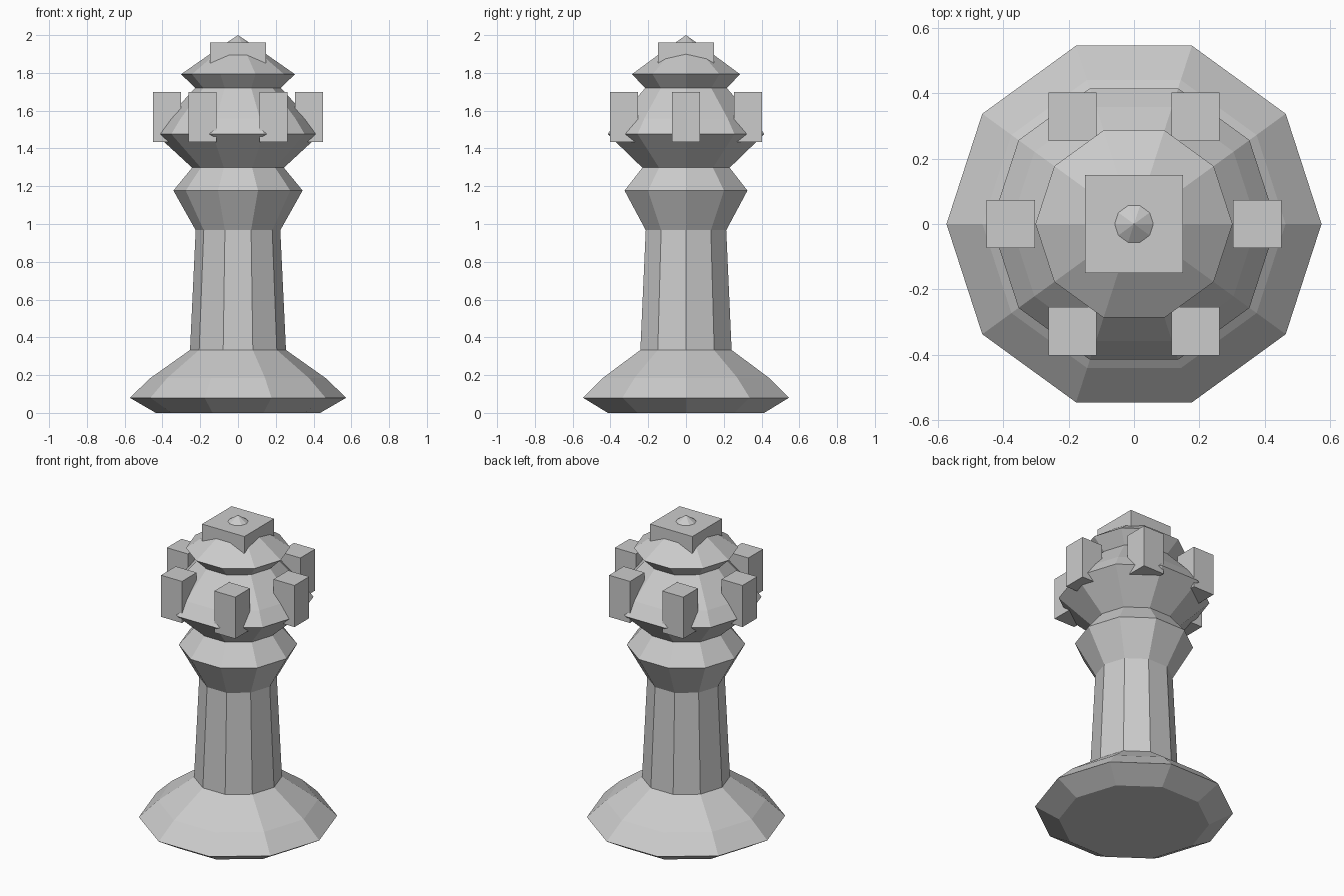
import bpy
import bmesh
from math import cos, sin, pi
from mathutils import Matrix, Vector

cube = bpy.data.objects.get("Cube")
if cube:
    bpy.data.objects.remove(cube, do_unlink=True)

SIDES = 10

stone = bpy.data.materials.new("grey_stone")
stone.use_nodes = True
colour = (0.6, 0.6, 0.6, 1)
stone.diffuse_color = colour
stone.node_tree.nodes["Principled BSDF"].inputs["Base Color"].default_value = colour


def add_object(name, bm):
    bmesh.ops.recalc_face_normals(bm, faces=bm.faces[:])
    mesh = bpy.data.meshes.new(name)
    bm.to_mesh(mesh)
    bm.free()
    mesh.materials.append(stone)
    obj = bpy.data.objects.new(name, mesh)
    bpy.context.collection.objects.link(obj)
    return obj


def lathe(name, profile, tip):
    """Flat-sided turning of (radius, height) points, closed below, pointed above."""
    bm = bmesh.new()
    rings = []
    for r, z in profile:
        angles = [2 * pi * i / SIDES for i in range(SIDES)]
        rings.append([bm.verts.new((r * cos(a), r * sin(a), z)) for a in angles])
    bm.faces.new(rings[0])
    for low, high in zip(rings, rings[1:]):
        for i in range(SIDES):
            j = (i + 1) % SIDES
            bm.faces.new((low[i], low[j], high[j], high[i]))
    peak = bm.verts.new((0, 0, tip))
    for i in range(SIDES):
        bm.faces.new((rings[-1][i], rings[-1][(i + 1) % SIDES], peak))
    return add_object(name, bm)


def block(name, x, y, width, bottom, top):
    bm = bmesh.new()
    size = Vector((width, width, top - bottom))
    centre = Vector((x, y, (top + bottom) / 2))
    bmesh.ops.create_cube(bm, size=1, matrix=Matrix.LocRotScale(centre, None, size))
    return add_object(name, bm)


# Turned body in one watertight skin
foot = [(0.435, 0), (0.573, 0.08), (0.463, 0.185)]
column = [(0.254, 0.333), (0.224, 0.967)]
collar = [(0.342, 1.177), (0.243, 1.298)]
head = [(0.436, 1.476), (0.376, 1.558), (0.227, 1.72)]
roof = [(0.301, 1.793), (0.158, 1.893)]
lathe("tower_body", foot + column + collar + head + roof, 2.0)

# Upright battlements around the head, all square to the axes
for i in range(6):
    angle = i * pi / 3
    block(f"battlement_{i + 1}", 0.376 * cos(angle), 0.378 * sin(angle),
          0.148, 1.435, 1.70)

# Square cap pierced by the roof tip
block("top_cap", 0, 0, 0.298, 1.845, 1.96)
